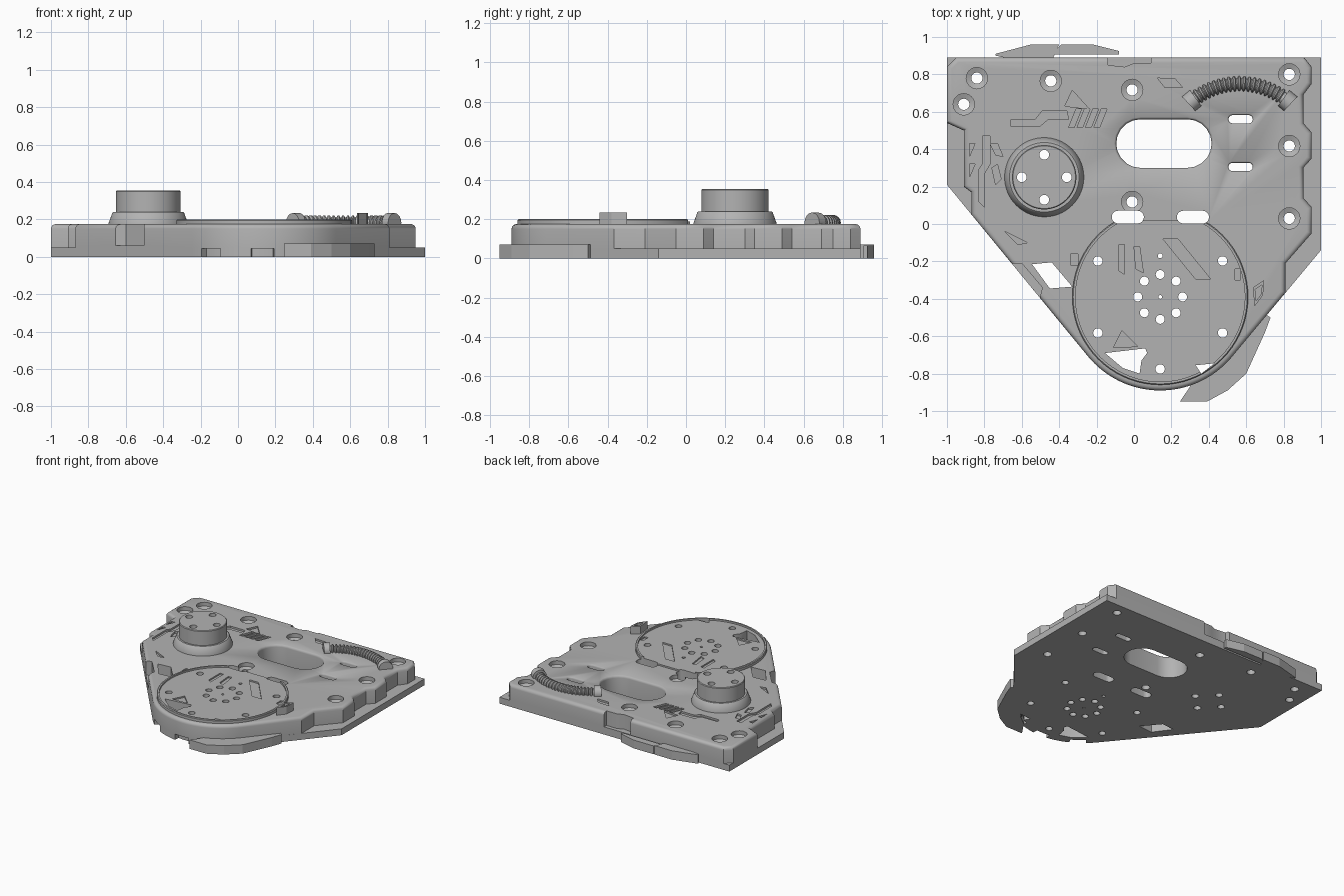
import bpy, bmesh, math
from mathutils import Vector

grey = bpy.data.materials.new("mid grey")
grey.diffuse_color = (0.45, 0.45, 0.45, 1)
C = (0.14, -0.39)          # disc centre
DIAL = (-0.48, 0.25)       # dial centre


def obj(name, bm):
    bmesh.ops.recalc_face_normals(bm, faces=bm.faces)
    me = bpy.data.meshes.new(name)
    bm.to_mesh(me)
    bm.free()
    o = bpy.data.objects.new(name, me)
    bpy.context.collection.objects.link(o)
    me.materials.append(grey)
    return o


def loft(bm, layers):
    """Closed solid through a stack of (outline, z) layers."""
    rings = [[bm.verts.new((x, y, z)) for x, y in pts] for pts, z in layers]
    n = len(rings[0])
    new = [bm.faces.new(rings[0]), bm.faces.new(rings[-1])]
    for a, b in zip(rings, rings[1:]):
        for i in range(n):
            new.append(bm.faces.new((a[i], a[(i + 1) % n], b[(i + 1) % n], b[i])))
    bmesh.ops.recalc_face_normals(bm, faces=new)


def prism(bm, pts, z0, z1):
    loft(bm, [(pts, z0), (pts, z1)])


def arc(c, r, a0, a1, n):
    return [(c[0] + r * math.cos(math.radians(a0 + (a1 - a0) * i / n)),
             c[1] + r * math.sin(math.radians(a0 + (a1 - a0) * i / n))) for i in range(n + 1)]


def circle(c, r, n=24):
    return arc(c, r, 0, 360, n)[:-1]


def slot(c, hx, r, n=10):
    return (arc((c[0] + hx - r, c[1]), r, -90, 90, n) +
            arc((c[0] - hx + r, c[1]), r, 90, 270, n))


def boolean(o, cutter, op='DIFFERENCE', keep=False):
    m = o.modifiers.new("cut", 'BOOLEAN')
    m.object, m.operation, m.solver = cutter, op, 'EXACT'
    m.use_self = True
    bpy.context.view_layer.objects.active = o
    bpy.ops.object.modifier_apply(modifier=m.name)
    if not keep:
        bpy.data.objects.remove(cutter)


def smooth(o, angle=35):
    bpy.ops.object.select_all(action='DESELECT')
    o.select_set(True)
    bpy.context.view_layer.objects.active = o
    bpy.ops.object.shade_smooth_by_angle(angle=math.radians(angle))


# Deck: raised body with rounded top edge, on a wider flange
nose = arc(C, 0.5, 219.4, 320.1, 36)
body = nose + [(0.81, -0.367), (0.81, -0.21), (0.95, -0.05), (0.95, 0.09), (0.905, 0.14),
               (0.905, 0.30), (0.95, 0.35), (0.95, 0.49), (0.905, 0.54), (0.905, 0.69),
               (0.95, 0.75), (0.95, 0.84), (0.91, 0.89), (-0.95, 0.89), (-1, 0.84), (-1, 0.54),
               (-0.91, 0.50), (-0.91, 0.20), (-0.87, 0.17), (-0.87, 0.052)]
bm = bmesh.new()
prism(bm, body, 0, 0.175)
top = [e for e in bm.edges if all(v.co.z > 0.17 for v in e.verts)]
bmesh.ops.bevel(bm, geom=top, offset=0.025, segments=4, profile=0.5, affect='EDGES')
deck = obj("deck", bm)
bm = bmesh.new()
prism(bm, nose + [(1, -0.14), (1, 0.89), (-1, 0.89), (-1, 0.21)], 0, 0.05)
boolean(deck, obj("flange", bm), 'UNION')

# Low side fins at the back and front right
bm = bmesh.new()
prism(bm, [(-0.74, 0.90), (-0.74, 0.91), (-0.55, 0.96), (-0.40, 0.96), (-0.44, 0.87), (-0.60, 0.87)], 0, 0.07)
prism(bm, [(-0.44, 0.905), (-0.39, 0.96), (-0.22, 0.96), (-0.08, 0.925), (-0.08, 0.905)], 0, 0.065)
prism(bm, [(0.73, -0.50), (0.70, -0.58), (0.60, -0.80), (0.50, -0.89), (0.39, -0.95), (0.245, -0.95),
           (0.32, -0.84), (0.50, -0.70), (0.70, -0.48)], 0, 0.07)
obj("side_fins", bm)

# Flat-backed disc with raised rim
bm = bmesh.new()
loft(bm, [(circle(C, r, 72), z) for r, z in ((0.47, 0.16), (0.47, 0.195), (0.465, 0.2),
                                             (0.453, 0.2), (0.453, 0.187))])
disc = obj("disc", bm)
bm = bmesh.new()
prism(bm, [(-1, 0.02), (1, 0.02), (1, 0.5), (-1, 0.5)], 0, 0.4)
boolean(disc, obj("flat_cut", bm))

# Round dial on a flared foot
bm = bmesh.new()
loft(bm, [(circle(DIAL, r, 64), z) for r, z in ((0.212, 0.16), (0.212, 0.18), (0.192, 0.235), (0.186, 0.24),
                                                (0.172, 0.24), (0.172, 0.35), (0.167, 0.355))])
dial = obj("dial", bm)

# Through cuts: bolt holes, slots, ring holes and angular windows
bm = bmesh.new()
bolts = [(-0.84, 0.78), (-0.91, 0.64), (-0.445, 0.765), (-0.01, 0.717), (-0.01, 0.118),
         (0.83, 0.80), (0.83, 0.417), (0.83, 0.03)]
for c in bolts:
    loft(bm, [(circle(c, r), z) for r, z in ((0.03, -0.1), (0.03, 0.135), (0.057, 0.145), (0.057, 0.3))])
for c, hx, r, lip in [((0.16, 0.43), 0.255, 0.13, 0.02), ((0.57, 0.56), 0.065, 0.022, 0.014),
                      ((0.57, 0.305), 0.065, 0.022, 0.014), ((-0.033, 0.037), 0.086, 0.034, 0),
                      ((0.315, 0.037), 0.086, 0.034, 0)]:
    layers = [(0, -0.1)]
    if lip:
        layers += [(lip * (1 - math.cos(a * math.pi / 8)), 0.177 - lip * (1 - math.sin(a * math.pi / 8)))
                   for a in range(5)]
    loft(bm, [(slot(c, hx + g, r + g), z) for g, z in layers + [(lip, 0.5)]])
holes = [(p, 0.024) for p in circle(C, 0.12, 8)] + [(p, 0.026) for p in circle(DIAL, 0.12, 4)]
holes += [(arc(C, 0.385, a, a, 1)[0], 0.025) for a in (30, 150, 210, 270, 330)]
holes += [(C, 0.01), ((0.14, -0.17), 0.013)]
for c, r in holes:
    prism(bm, circle(c, r, 20), -0.1, 0.5)
for pts in ([(-0.545, -0.215), (-0.44, -0.205), (-0.33, -0.335), (-0.45, -0.345)],
            [(-0.155, -0.69), (0.06, -0.665), (0.07, -0.69), (0.04, -0.73), (0.03, -0.80), (-0.06, -0.77)],
            [(0.33, -0.755), (0.43, -0.745), (0.36, -0.80)]):
    prism(bm, pts, -0.1, 0.5)
cut = obj("through_cut", bm)
for o in (deck, disc):
    boolean(o, cut, keep=True)
boolean(dial, cut)

# Shallow engraved panels on the deck, and notches around its edge
bm = bmesh.new()
panels = [[(-0.66, 0.555), (-0.53, 0.555), (-0.49, 0.605), (-0.36, 0.605), (-0.35, 0.56), (-0.46, 0.56),
           (-0.50, 0.525), (-0.66, 0.525)],
          [(-0.37, 0.63), (-0.33, 0.715), (-0.24, 0.615)],
          [(0.125, 0.78), (0.22, 0.775), (0.26, 0.73), (0.165, 0.73)],
          [(-0.88, 0.43), (-0.85, 0.43), (-0.88, 0.36)], [(-0.88, 0.32), (-0.85, 0.32), (-0.88, 0.25)],
          [(-0.77, 0.43), (-0.73, 0.43), (-0.70, 0.36), (-0.74, 0.37)],
          [(-0.76, 0.30), (-0.73, 0.32), (-0.71, 0.24), (-0.74, 0.21)],
          [(-0.81, 0.47), (-0.77, 0.47), (-0.77, 0.32), (-0.80, 0.27), (-0.80, 0.09), (-0.83, 0.12),
           (-0.83, 0.29), (-0.81, 0.32)],
          [(-0.69, -0.04), (-0.57, -0.10), (-0.62, -0.11)],
          [(-0.34, -0.16), (-0.30, -0.16), (-0.30, -0.22), (-0.34, -0.22)]]
panels += [[(x, 0.515), (x + 0.03, 0.515), (x + 0.07, 0.615), (x + 0.04, 0.615)]
           for x in (-0.35, -0.305, -0.26, -0.215)]
for pts in panels:
    prism(bm, pts, 0.161, 0.3)
prism(bm, [(-0.75, -0.21), (-0.60, -0.21), (-0.49, -0.34), (-0.52, -0.46)], 0.06, 0.3)
prism(bm, [(-0.14, 0.95), (-0.14, 0.85), (-0.05, 0.84), (0.0, 0.86), (0.09, 0.86), (0.09, 0.95)], 0.06, 0.3)
for a in (228, 262, 292):
    inner, outer = arc(C, 0.46, a, a + 14, 4), arc(C, 0.6, a + 14, a, 4)
    prism(bm, inner + outer, -0.1, 0.045)
boolean(deck, obj("deck_cut", bm))

# Engraved panels on the disc
bm = bmesh.new()
for pts in ([(0.155, -0.08), (0.235, -0.08), (0.41, -0.295), (0.33, -0.295)],
            [(-0.11, -0.66), (-0.065, -0.57), (0.02, -0.655)],
            [(0.54, -0.24), (0.57, -0.24), (0.57, -0.30), (0.54, -0.30)],
            [(-0.08, -0.11), (-0.05, -0.11), (-0.05, -0.27), (-0.08, -0.25)],
            [(0.0, -0.12), (0.03, -0.12), (0.05, -0.26), (0.01, -0.24)]):
    prism(bm, pts, 0.176, 0.3)
boolean(disc, obj("disc_cut", bm))

# Small upright angular frame beside the disc
bm = bmesh.new()
outer = [(0.635, -0.34), (0.695, -0.30), (0.69, -0.38), (0.645, -0.44)]
mid = Vector((0.667, -0.365))
prism(bm, outer, 0.12, 0.235)
frame = obj("corner_frame", bm)
bm = bmesh.new()
prism(bm, [tuple(mid + (Vector(p) - mid) * 0.6) for p in outer], 0.18, 0.3)
boolean(frame, obj("frame_cut", bm))

# Ribbed hose: a lathe profile swept along an arc, with end collars
bm = bmesh.new()
HC, HR, RIBS = (0.565, 0.35), 0.40, 19
path = [(133, 0.01), (133, 0.052), (126, 0.052), (126, 0.032)]
for i in range(RIBS):
    a = 125 - i * 70 / RIBS
    path += [(a, 0.028), (a - 0.9, 0.04), (a - 2.0, 0.04), (a - 2.9, 0.028)]
path += [(54, 0.032), (54, 0.052), (47, 0.052), (47, 0.01)]
rings = []
for a, r in path:
    ca, sa = math.cos(math.radians(a)), math.sin(math.radians(a))
    ring = []
    for k in range(16):
        t = k * math.tau / 16
        d = HR + r * math.cos(t)
        ring.append(bm.verts.new((HC[0] + d * ca, HC[1] + d * sa, 0.182 + r * math.sin(t))))
    rings.append(ring)
for a, b in zip(rings, rings[1:]):
    for k in range(16):
        bm.faces.new((a[k], a[(k + 1) % 16], b[(k + 1) % 16], b[k]))
bm.faces.new(rings[0])
bm.faces.new(rings[-1])
hose = obj("ribbed_hose", bm)

for o in (deck, disc, dial, hose):
    smooth(o)
